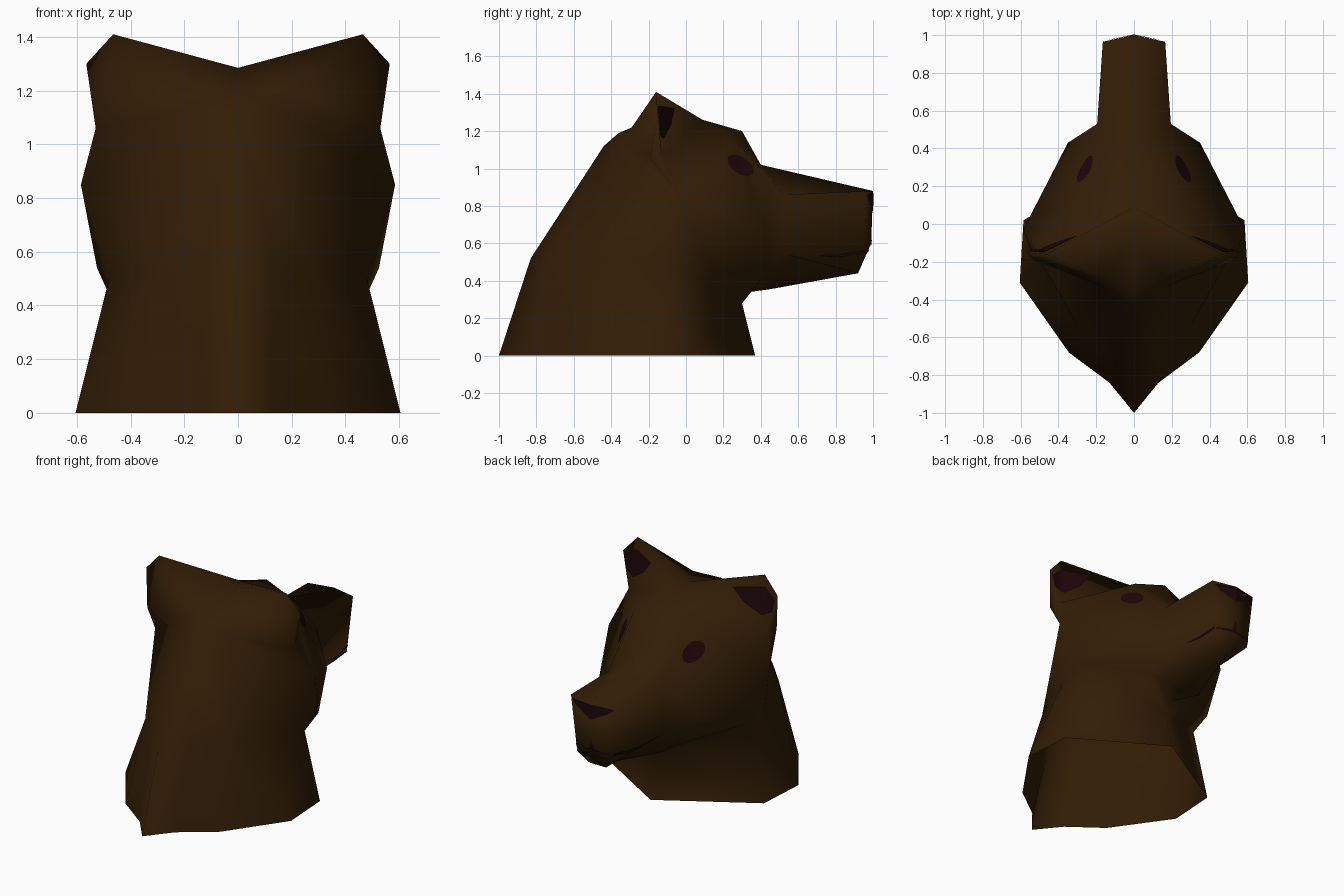
import bpy, bmesh, math
from mathutils import Vector
from mathutils.bvhtree import BVHTree

if "Cube" in bpy.data.objects:
    bpy.data.objects.remove(bpy.data.objects["Cube"])


def material(name, rgb):
    m = bpy.data.materials.new(name)
    m.diffuse_color = (*rgb, 1)
    m.use_nodes = True
    m.node_tree.nodes["Principled BSDF"].inputs["Base Color"].default_value = m.diffuse_color
    return m


fur = material("dark brown fur", (0.032, 0.0125, 0.0018))
maroon = material("dark maroon", (0.013, 0.0018, 0.003))

# Half cross-sections of the bust, bent from the muzzle tip back and down to
# the neck base; each runs from the top (or back) centre line to the throat.
throat, jaw, cheek, temple = (0, .30, .28), (.525, .09, .54), (.585, -.03, .85), (.53, -.19, 1.06)
rings = [
    # muzzle front
    [(0, .99, .60)],
    [(0, 1, .88), (.165, .965, .88), (.13, .95, .51), (.06, .92, .44), (0, .92, .44)],
    # muzzle root
    [(0, .40, 1.02), (.195, .53, .86), (.20, .50, .55), (.15, .45, .39), (0, .45, .355)],
    # brow and face
    [(0, .30, 1.20), (.20, .25, 1.16), (.35, .43, .66), (.20, .42, .43), (0, .34, .34)],
    # forehead and front of ears
    [(0, .09, 1.26), (.51, -.13, 1.07), cheek, jaw, throat],
    # ear crest
    [(0, -.04, 1.285), (.465, -.16, 1.41), (.565, -.15, 1.30), temple, cheek, jaw, throat],
    # back of ears
    [(0, -.36, 1.19), (.15, -.29, 1.22), temple, cheek, jaw, throat],
    # nape
    [(0, -.44, 1.12), (.17, -.33, 1.12), cheek, jaw, throat],
    # neck
    [(0, -.83, .52), (.13, -.72, .52), (.30, -.54, .52), (.48, -.13, .50), (.48, .01, .44), throat],
    # open base
    [(0, -1, 0), (.13, -.84, 0), (.345, -.68, 0), (.605, -.31, 0), (.585, .02, 0), (0, .37, 0)],
]


def finish(bm, name, mat):
    me = bpy.data.meshes.new(name)
    bm.to_mesh(me)
    me.materials.append(mat)
    ob = bpy.data.objects.new(name, me)
    bpy.context.collection.objects.link(ob)
    return ob


# Bust: zip neighbouring sections together on both sides
bm = bmesh.new()
cache = {}


def vert(p, side):
    key = (p[0] * side + 0.0, p[1], p[2])
    if key not in cache:
        cache[key] = bm.verts.new(key)
    return cache[key]


def zip_rings(a, b, side):
    i = j = 0
    while i < len(a) - 1 or j < len(b) - 1:
        da = math.dist(a[i + 1], b[j]) if i < len(a) - 1 else 99
        db = math.dist(a[i], b[j + 1]) if j < len(b) - 1 else 99
        tri = [a[i], b[j]]
        if da <= db:
            i += 1
            tri.append(a[i])
        else:
            j += 1
            tri.append(b[j])
        if len(set(tri)) == 3:
            vs = [vert(p, side) for p in tri]
            if not bm.faces.get(vs):
                bm.faces.new(vs)


for side in (1, -1):
    for a, b in zip(rings, rings[1:]):
        zip_rings(a, b, side)
bmesh.ops.recalc_face_normals(bm, faces=bm.faces)
bm.normal_update()
# make sure the rear of the neck faces backwards
rear = min(bm.faces, key=lambda f: f.calc_center_median().y)
if rear.normal.y > 0:
    bmesh.ops.reverse_faces(bm, faces=bm.faces)
tree = BVHTree.FromBMesh(bm)
bust = finish(bm, "animal_bust", fur)
bpy.context.view_layer.objects.active = bust
bust.select_set(True)
bpy.ops.object.shade_smooth_by_angle(angle=math.radians(105))


# Painted details: an outline projected on the bust as a very thin plate
def decal(name, outline, place, ray):
    ray = Vector(ray)
    d = bmesh.new()
    pts = []
    for p, q in zip(outline, outline[1:] + outline[:1]):
        n = max(1, round(math.dist(p, q) / 0.02))
        pts += [(p[0] + (q[0] - p[0]) * k / n, p[1] + (q[1] - p[1]) * k / n) for k in range(n)]
    cu = sum(p[0] for p in pts) / len(pts)
    cv = sum(p[1] for p in pts) / len(pts)

    def drop(u, v):
        hit, nor, _, _ = tree.ray_cast(place(u, v) - ray * 3, ray)
        if hit is None:
            return None
        return d.verts.new(hit + nor * (0.004 if nor.dot(ray) < 0 else -0.004))

    loops = [[drop(cu + (u - cu) * s, cv + (v - cv) * s) for u, v in pts]
             for s in (1, .75, .5, .25, .02)]
    for a, b in zip(loops, loops[1:]):
        for k in range(len(pts)):
            m = (k + 1) % len(pts)
            quad = [a[k], a[m], b[m], b[k]]
            if None not in quad:
                f = d.faces.new(quad)
                f.normal_update()
                if f.normal.dot(ray) > 0:
                    f.normal_flip()
    finish(d, name, maroon)


def ellipse(cx, cy, a, b, tilt):
    c, s = math.cos(tilt), math.sin(tilt)
    return [(cx + a * math.cos(t) * c - b * math.sin(t) * s,
             cy + a * math.cos(t) * s + b * math.sin(t) * c)
            for t in (k * math.tau / 16 for k in range(16))]


from_side = lambda u, v: Vector((0, u, v))
from_face = lambda u, v: Vector((u, 0, v))

for side, label in ((1, "right"), (-1, "left")):
    decal("eye_" + label, ellipse(.29, 1.015, .08, .044, -.6), from_side, (-side, 0, 0))
    ear = [(x * side, z) for x, z in
           [(.30, 1.32), (.47, 1.335), (.545, 1.27), (.53, 1.19), (.47, 1.16), (.37, 1.23)]]
    decal("inner_ear_" + label, ear, from_face, (0, -1, 0))
    decal("mouth_" + label, [(.69, .535), (.82, .527), (.95, .55), (.95, .562), (.82, .537)],
          from_side, (-side, 0, 0))

decal("nose", [(-.15, .86), (0, .87), (.15, .86), (.10, .82), (0, .77), (-.10, .82)],
      from_face, (0, -1, 0))
decal("mouth_front", [(-.13, .548), (0, .560), (.13, .548), (.13, .560), (0, .574), (-.13, .560)],
      from_face, (0, -1, 0))
decal("lip_cleft", [(-.02, .565), (.02, .565), (0, .64)], from_face, (0, -1, 0))
